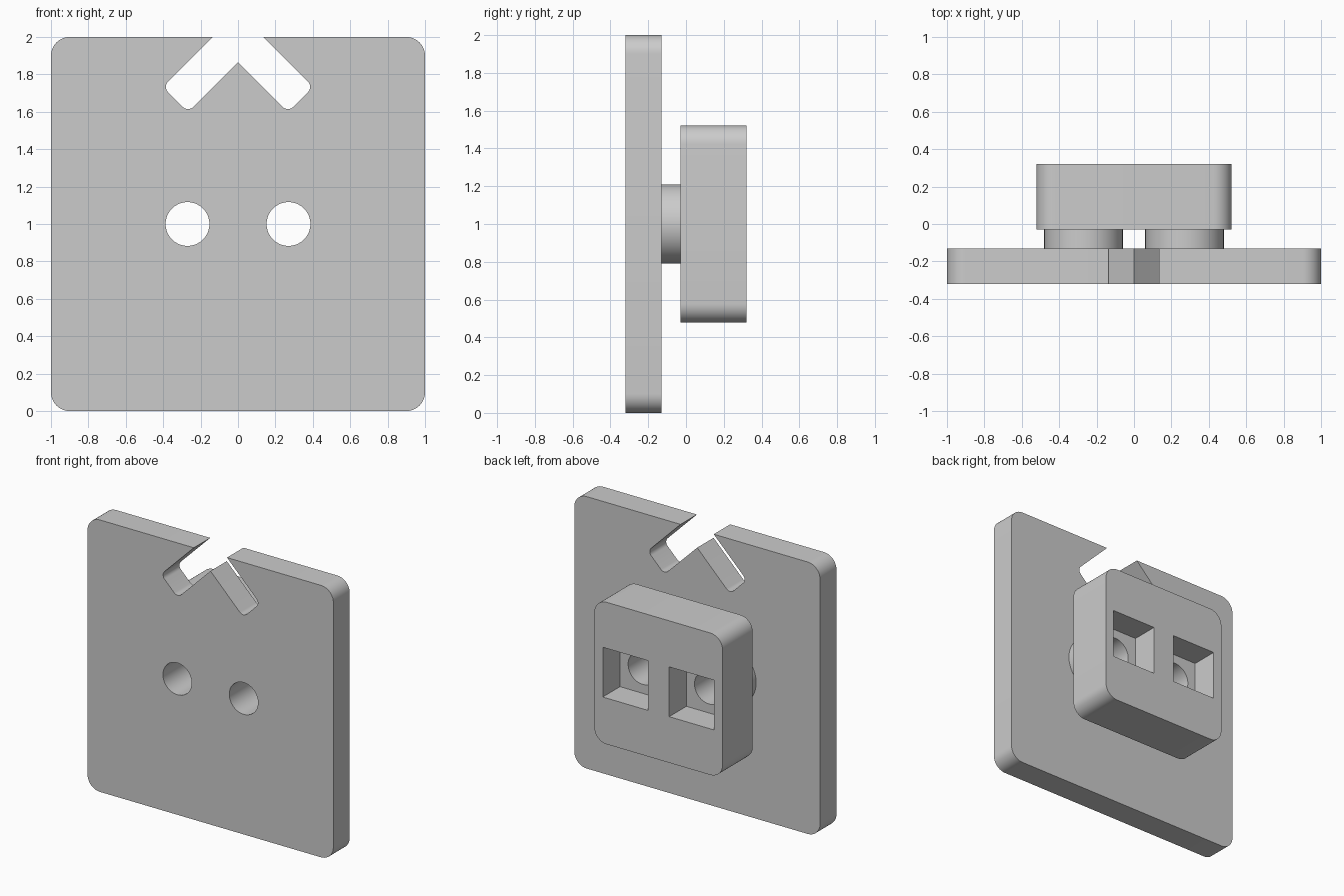
import bpy, bmesh, math
from mathutils import Vector

if "Cube" in bpy.data.objects:
    bpy.data.objects.remove(bpy.data.objects["Cube"])

grey = bpy.data.materials.new("plain grey")
grey.diffuse_color = (0.6, 0.6, 0.6, 1)
grey.use_nodes = True
grey.node_tree.nodes["Principled BSDF"].inputs["Base Color"].default_value = grey.diffuse_color


def fillet(corners, steps=10):
    """Outline from (x, z, radius) right-angle corners; radius 0 stays sharp."""
    pts = []
    for i, (x, z, r) in enumerate(corners):
        p = Vector((x, z))
        if r == 0:
            pts.append(p)
            continue
        a = (Vector(corners[i - 1][:2]) - p).normalized()
        b = (Vector(corners[(i + 1) % len(corners)][:2]) - p).normalized()
        for k in range(steps + 1):
            t = math.pi / 2 * k / steps
            pts.append(p + (a + b - b * math.cos(t) - a * math.sin(t)) * r)
    return pts


def rect(cx, cz, half, r=0):
    return fillet([(cx + sx * half, cz + sz * half, r)
                   for sx, sz in ((-1, -1), (1, -1), (1, 1), (-1, 1))])


def circle(cx, cz, r, n=64):
    return [Vector((cx + r * math.cos(2 * math.pi * k / n),
                    cz + r * math.sin(2 * math.pi * k / n))) for k in range(n)]


def prism(name, outline, y0, y1):
    """Extrude an x-z outline along y."""
    bm = bmesh.new()
    face = bm.faces.new([bm.verts.new((p.x, y0, p.y)) for p in outline])
    ext = bmesh.ops.extrude_face_region(bm, geom=[face])
    for v in ext["geom"]:
        if isinstance(v, bmesh.types.BMVert):
            v.co.y = y1
    bmesh.ops.recalc_face_normals(bm, faces=bm.faces)
    mesh = bpy.data.meshes.new(name)
    bm.to_mesh(mesh)
    bm.free()
    mesh.materials.append(grey)
    ob = bpy.data.objects.new(name, mesh)
    bpy.context.collection.objects.link(ob)
    return ob


def activate(ob):
    bpy.ops.object.select_all(action='DESELECT')
    ob.select_set(True)
    bpy.context.view_layer.objects.active = ob


def cut(ob, outline, y0, y1):
    cutter = prism("cutter", outline, y0, y1)
    cutter.hide_render = True
    mod = ob.modifiers.new("cut", 'BOOLEAN')
    mod.operation = 'DIFFERENCE'
    mod.solver = 'EXACT'
    mod.object = cutter
    activate(ob)
    bpy.ops.object.modifier_apply(modifier=mod.name)
    bpy.data.objects.remove(cutter, do_unlink=True)


HOLE_X, HOLE_R = 0.27, 0.117

# Front plate with rounded corners and a chevron slot open at the top
plate = prism("front_plate", fillet([
    (-1, 0, 0.1), (1, 0, 0.1), (1, 2, 0.1),
    (0.135, 2, 0), (0.402, 1.733, 0.04), (0.267, 1.598, 0.04),
    (0, 1.865, 0),
    (-0.267, 1.598, 0.04), (-0.402, 1.733, 0.04), (-0.135, 2, 0),
    (-1, 2, 0.1)]), -0.32, -0.13)

# Rear block
block = prism("rear_block", rect(0, 1, 0.522, 0.1), -0.03, 0.32)
parts = [plate, block]

for side, x in (("left", -HOLE_X), ("right", HOLE_X)):
    # Round spacer between plate and block
    spacer = prism(side + "_spacer", circle(x, 1, 0.21), -0.13, -0.03)
    parts.append(spacer)
    # Through hole and square pocket in the back of the block
    for ob in (plate, spacer, block):
        cut(ob, circle(x, 1, HOLE_R), -0.5, 0.5)
    cut(block, rect(x, 1, 0.183), 0.12, 0.5)

for ob in parts:
    activate(ob)
    bpy.ops.object.shade_smooth_by_angle(angle=math.radians(30))
